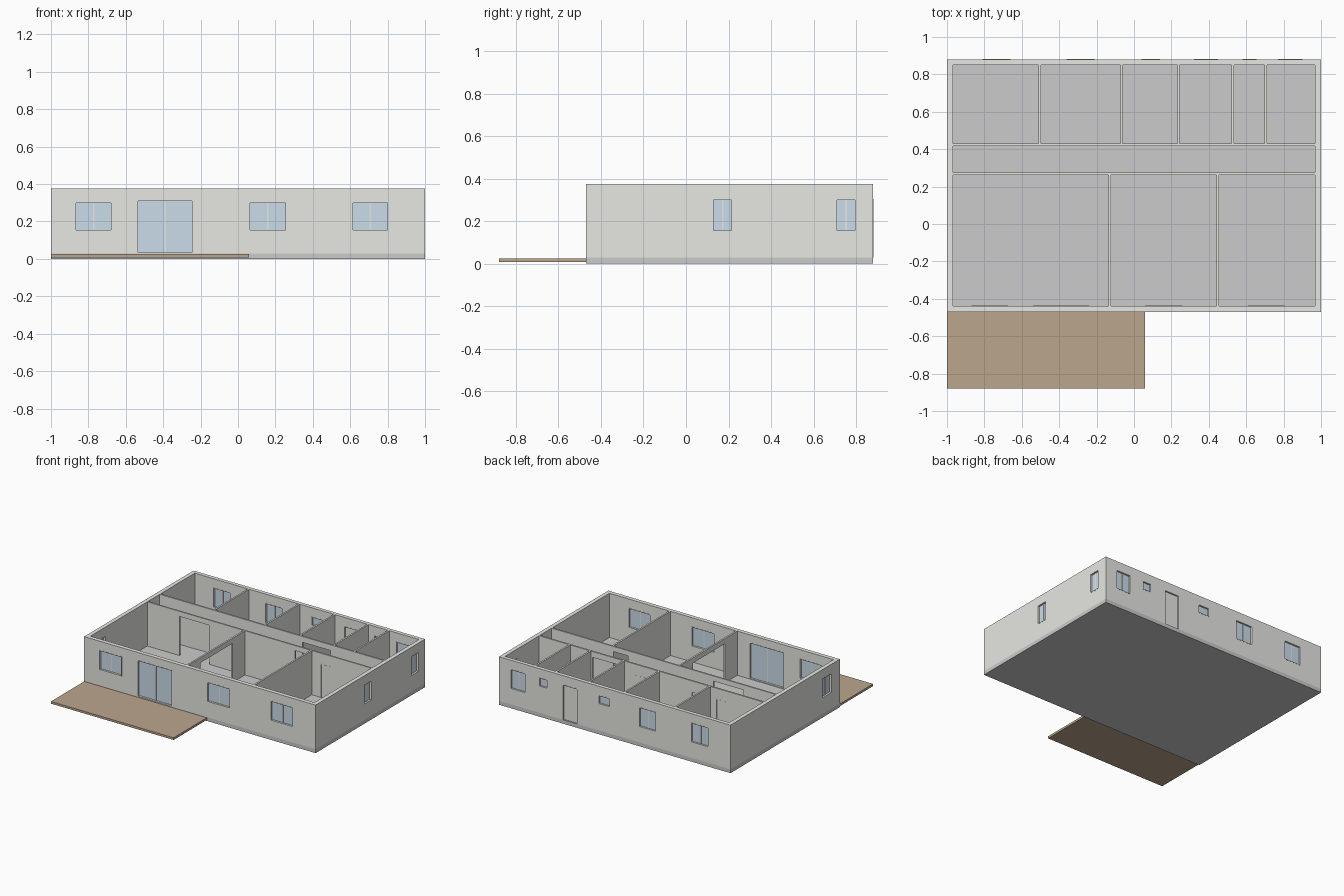
import bpy, bmesh
from mathutils import Vector, Matrix

if "Cube" in bpy.data.objects:
    bpy.data.objects.remove(bpy.data.objects["Cube"])


def material(name, rgb):
    m = bpy.data.materials.new(name)
    m.diffuse_color = (*rgb, 1)
    m.use_nodes = True
    m.node_tree.nodes["Principled BSDF"].inputs["Base Color"].default_value = m.diffuse_color
    return m


WALL = material("plaster", (0.80, 0.80, 0.77))
GLASS = material("glass", (0.60, 0.72, 0.82))
WOOD = material("decking", (0.50, 0.38, 0.27))


def boxes(name, spans, mat=None):
    """One object made of boxes, each given as (x0, x1, y0, y1, z0, z1)."""
    bm = bmesh.new()
    for x0, x1, y0, y1, z0, z1 in spans:
        centre = Matrix.Translation(((x0 + x1) / 2, (y0 + y1) / 2, (z0 + z1) / 2))
        size = Matrix.Diagonal((x1 - x0, y1 - y0, z1 - z0, 1))
        bmesh.ops.create_cube(bm, size=1, matrix=centre @ size)
    me = bpy.data.meshes.new(name)
    bm.to_mesh(me)
    bm.free()
    ob = bpy.data.objects.new(name, me)
    bpy.context.collection.objects.link(ob)
    if mat:
        me.materials.append(mat)
    return ob


def along(axis, a0, a1, d0, d1, z0, z1):
    """Box with a along the wall and d through the wall."""
    return (a0, a1, d0, d1, z0, z1) if axis == 'x' else (d0, d1, a0, a1, z0, z1)


FLOOR, TOP = 0.03, 0.375
SILL, HEAD = 0.15, 0.305
FRONT, BACK = (-0.47, -0.438), (0.85, 0.88)
LEFT, RIGHT = (-1, -0.968), (0.968, 1)
HALL_S, HALL_N = (0.263, 0.275), (0.417, 0.43)

# Floor slab and deck
boxes("floor_slab", [(-1, 1, -0.47, 0.88, 0, FLOOR)])
boxes("deck", [(-1, 0.06, -0.88, -0.47, 0.008, 0.025)], WOOD)

# Rooms carved out of the wall block
rooms = []


def room_row(dividers, y0, y1):
    edges = [-0.968 - 0.0065] + dividers + [0.968 + 0.0065]
    for a, b in zip(edges, edges[1:]):
        rooms.append((a + 0.0065, b - 0.0065, y0, y1, -0.1, 0.5))


room_row([-0.505, -0.067, 0.238, 0.527, 0.705], HALL_N[1], BACK[0])
room_row([], HALL_S[1], HALL_N[0])
room_row([-0.13, 0.447], FRONT[1], HALL_S[0])

# Windows: name, axis, wall, start, end, bottom, top, number of panes
windows = [
    ("front_window_left", 'x', FRONT, -0.87, -0.675, SILL, HEAD, 2),
    ("front_sliding_door", 'x', FRONT, -0.54, -0.24, FLOOR, 0.315, 2),
    ("front_window_middle", 'x', FRONT, 0.06, 0.26, SILL, HEAD, 2),
    ("front_window_right", 'x', FRONT, 0.61, 0.805, SILL, HEAD, 2),
    ("back_window_a", 'x', BACK, -0.81, -0.66, SILL, HEAD, 2),
    ("back_window_b", 'x', BACK, -0.36, -0.21, SILL, HEAD, 2),
    ("back_window_small_a", 'x', BACK, 0.04, 0.14, 0.235, HEAD, 1),
    ("back_window_small_b", 'x', BACK, 0.58, 0.655, 0.235, HEAD, 1),
    ("back_window_c", 'x', BACK, 0.77, 0.90, SILL, HEAD, 2),
    ("left_window", 'y', LEFT, -0.37, -0.25, SILL, HEAD, 2),
    ("right_window_front", 'y', RIGHT, 0.125, 0.22, SILL, HEAD, 2),
    ("right_window_back", 'y', RIGHT, 0.705, 0.80, SILL, HEAD, 2),
]
# Doors: name, axis, wall, start, end, head height
doors = [
    ("entrance_door", 'x', BACK, 0.32, 0.45, 0.305),
    ("bedroom_door_a", 'x', HALL_N, -0.66, -0.56, 0.29),
    ("bedroom_door_b", 'x', HALL_N, -0.455, -0.35, 0.29),
    ("bedroom_door_c", 'x', HALL_N, 0.04, 0.14, 0.29),
    ("bedroom_door_d", 'x', HALL_S, 0.53, 0.63, 0.29),
]
# Plain wall openings: axis, wall, start, end, head height
passages = [
    ('x', HALL_S, -0.69, -0.43, 0.335),
    ('x', HALL_S, 0.31, 0.435, 0.335),
    ('x', HALL_N, 0.265, 0.505, 0.33),
    ('y', (-0.1365, -0.1235), -0.285, 0.11, 0.335),
]

cuts = []


def cut(axis, wall, a0, a1, z0, z1):
    if z0 <= FLOOR:
        z0 = -0.05
    cuts.append(along(axis, a0, a1, wall[0] - 0.02, wall[1] + 0.02, z0, z1))


def frame_bars(axis, wall, a0, a1, z0, z1, w, foot=True):
    d = (wall[0] - 0.001, wall[1] + 0.001)
    bars = [along(axis, a0, a0 + w, *d, z0, z1), along(axis, a1 - w, a1, *d, z0, z1),
            along(axis, a0 + w, a1 - w, *d, z1 - w, z1)]
    if foot:
        bars.append(along(axis, a0 + w, a1 - w, *d, z0, z0 + w))
    return bars


# Window frames, centre posts and glass
W = 0.005
for name, axis, wall, a0, a1, z0, z1, panes in windows:
    cut(axis, wall, a0, a1, z0, z1)
    bars = frame_bars(axis, wall, a0, a1, z0, z1, W)
    mid, centre = sum(wall) / 2, (a0 + a1) / 2
    if panes == 2:
        bars.append(along(axis, centre - 0.004, centre + 0.004, mid - 0.005, mid + 0.005, z0 + W, z1 - W))
    boxes(name + "_frame", bars, WALL)
    boxes(name + "_glass", [along(axis, a0 + W, a1 - W, mid - 0.002, mid + 0.002, z0 + W, z1 - W)], GLASS)

# Door frames and leaves
for name, axis, wall, a0, a1, z1 in doors:
    cut(axis, wall, a0, a1, FLOOR, z1)
    boxes(name + "_frame", frame_bars(axis, wall, a0, a1, FLOOR, z1, W, False), WALL)
    mid = sum(wall) / 2
    boxes(name + "_leaf", [along(axis, a0 + W, a1 - W, mid - 0.004, mid + 0.004, FLOOR, z1 - W)], WALL)

for axis, wall, a0, a1, z1 in passages:
    cut(axis, wall, a0, a1, FLOOR, z1)

# Walls: solid block minus rooms, then minus openings
walls = boxes("walls", [(-1, 1, -0.47, 0.88, FLOOR, TOP)], WALL)
bpy.context.view_layer.objects.active = walls
for label, spans in (("room_cutter", rooms), ("opening_cutter", cuts)):
    cutter = boxes(label, spans)
    cutter.hide_render = True
    mod = walls.modifiers.new(label, 'BOOLEAN')
    mod.operation, mod.solver, mod.object = 'DIFFERENCE', 'EXACT', cutter
    bpy.ops.object.modifier_apply(modifier=mod.name)
    bpy.data.objects.remove(cutter)
